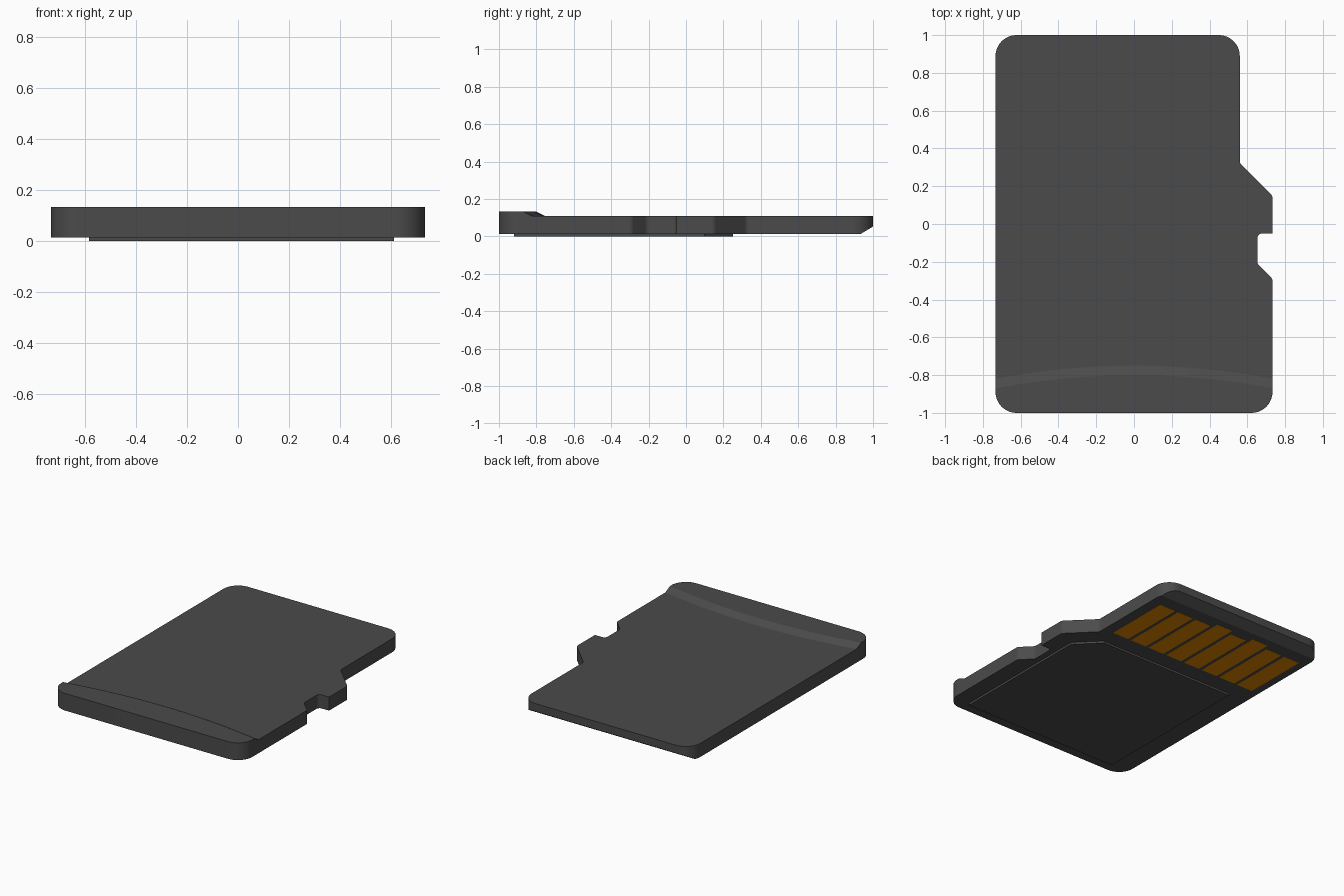
import bpy, bmesh, math
from mathutils import Vector

cube = bpy.data.objects.get("Cube")
if cube:
    bpy.data.objects.remove(cube)


def material(name, rgb):
    m = bpy.data.materials.new(name)
    m.use_nodes = True
    m.diffuse_color = (*rgb, 1)
    m.node_tree.nodes["Principled BSDF"].inputs["Base Color"].default_value = (*rgb, 1)
    return m


CHARCOAL = material("charcoal plastic", (0.07, 0.07, 0.07))
GOLD = material("contact gold", (0.75, 0.24, 0.0))


def rounded(corners, steps=8):
    """Outline from (x, y, radius) corners; radius 0 stays sharp."""
    out = []
    for i, (x, y, r) in enumerate(corners):
        p = Vector((x, y))
        if not r:
            out.append(p)
            continue
        a = (Vector(corners[i - 1][:2]) - p).normalized()
        b = (Vector(corners[(i + 1) % len(corners)][:2]) - p).normalized()
        half = a.angle(b) / 2
        center = p + (a + b).normalized() * r / math.sin(half)
        start = p + a * r / math.tan(half) - center
        end = p + b * r / math.tan(half) - center
        out += [center + start.lerp(end, k / steps).normalized() * r
                for k in range(steps + 1)]
    return out


def loft(name, lower, upper, mat):
    """Closed solid between two matching rings of 3D points."""
    bm = bmesh.new()
    lo = [bm.verts.new(p) for p in lower]
    up = [bm.verts.new(p) for p in upper]
    bm.faces.new(lo[::-1])
    bm.faces.new(up)
    n = len(lo)
    for i in range(n):
        j = (i + 1) % n
        bm.faces.new((lo[i], lo[j], up[j], up[i]))
    bmesh.ops.recalc_face_normals(bm, faces=bm.faces)
    me = bpy.data.meshes.new(name)
    bm.to_mesh(me)
    bm.free()
    me.materials.append(mat)
    ob = bpy.data.objects.new(name, me)
    bpy.context.collection.objects.link(ob)
    return ob


def prism(name, outline, z0, z1, mat):
    return loft(name, [(p[0], p[1], z0) for p in outline],
                [(p[0], p[1], z1) for p in outline], mat)


def activate(ob):
    bpy.ops.object.select_all(action="DESELECT")
    ob.select_set(True)
    bpy.context.view_layer.objects.active = ob


def cut(ob, cutter):
    cutter.hide_render = True
    mod = ob.modifiers.new("cut", "BOOLEAN")
    mod.operation, mod.solver, mod.object = "DIFFERENCE", "EXACT", cutter
    activate(ob)
    bpy.ops.object.modifier_apply(modifier=mod.name)
    bpy.data.objects.remove(cutter)


# Card body: stepped outline with side notch
BOTTOM, DECK, TOP = 0.014, 0.108, 0.133
body = prism("card_body", rounded([
    (-0.733, -1, 0.11), (0.733, -1, 0.11), (0.733, -0.29, 0.03), (0.653, -0.21, 0.03),
    (0.653, -0.05, 0.025), (0.733, -0.05, 0), (0.733, 0.15, 0.03), (0.56, 0.323, 0.03),
    (0.56, 1, 0.11), (-0.733, 1, 0.11)]), BOTTOM, TOP, CHARCOAL)


# Lower the deck behind a bowed, sloping finger lip
def deck_ring(z):
    shift = (DECK - z) / (TOP - DECK) * 0.05
    xs = [-0.9 + 1.8 * k / 24 for k in range(25)]
    bow = [(x, -0.75 - 0.13 * x * x + shift, z) for x in xs]
    return bow + [(0.9, 1.2, z), (-0.9, 1.2, z)]


cut(body, loft("deck_cutter", deck_ring(DECK), deck_ring(TOP + 0.02), CHARCOAL))

# Bevel the underside of the insertion edge
wedge = [(0.875, -0.022), (1.06, -0.022), (1.06, 0.089)]
cut(body, loft("edge_cutter", [(-1, y, z) for y, z in wedge],
               [(1, y, z) for y, z in wedge], CHARCOAL))
activate(body)
bpy.ops.object.shade_smooth_by_angle(angle=math.radians(25))

# Raised panel underneath with one clipped corner
prism("underside_panel", [(-0.585, -0.92), (0.612, -0.92), (0.612, 0.1),
                          (0.462, 0.25), (-0.585, 0.25)], 0, BOTTOM + 0.002, CHARCOAL)

# Row of eight contacts, two of them longer
for i in range(8):
    right = 0.485 - i * 0.148
    left = right - 0.125
    end = 0.88 if i in (3, 5) else 0.84
    prism(f"contact_{i + 1}", [(left, 0.37), (right, 0.37), (right, end), (left, end)],
          BOTTOM - 0.001, BOTTOM + 0.002, GOLD)
